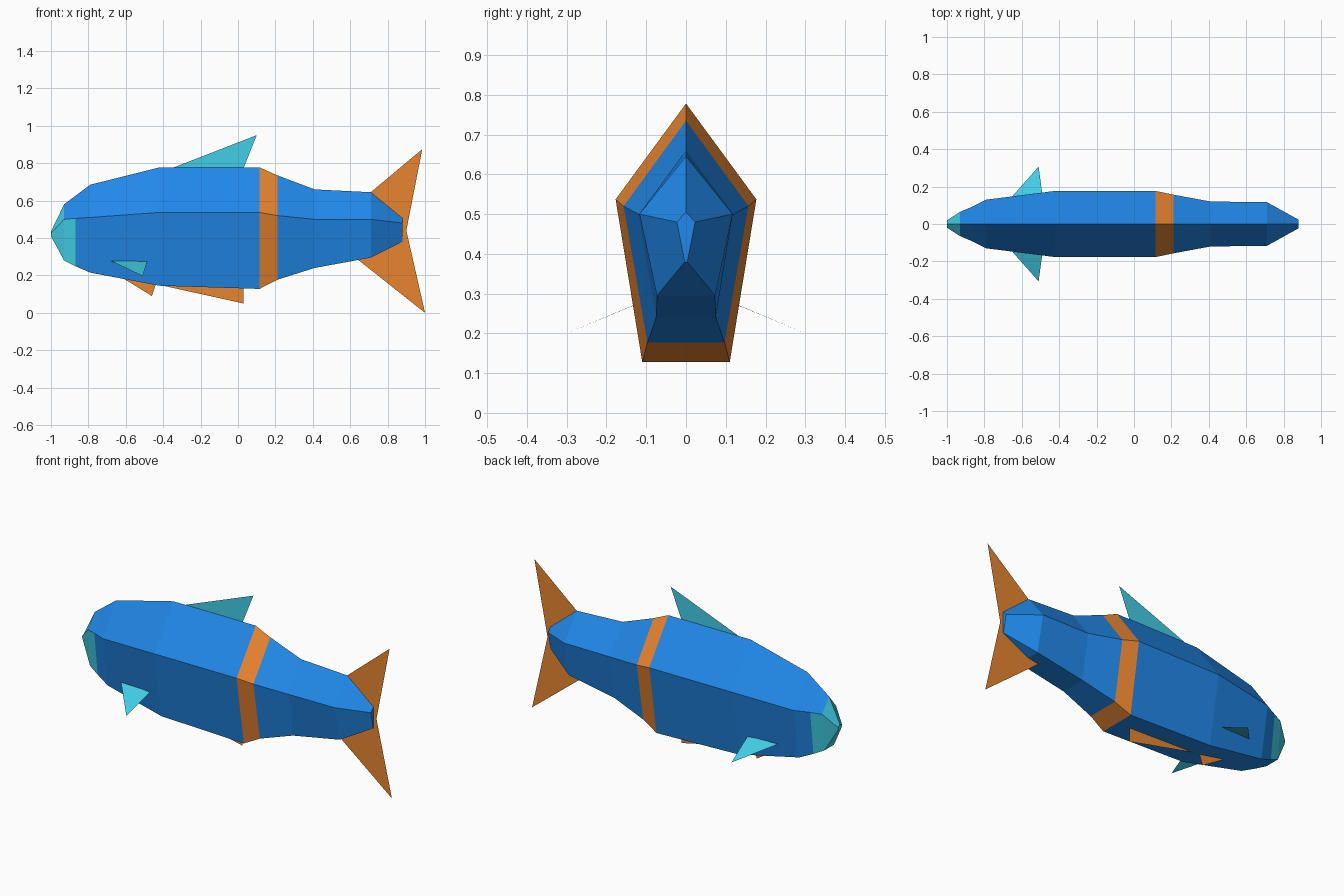
import bpy, bmesh

if "Cube" in bpy.data.objects:
    bpy.data.objects.remove(bpy.data.objects["Cube"])


def material(name, rgb):
    m = bpy.data.materials.new(name)
    m.diffuse_color = (*rgb, 1)
    m.use_nodes = True
    m.node_tree.nodes["Principled BSDF"].inputs["Base Color"].default_value = m.diffuse_color
    return m


BLUE = material("blue", (0.015, 0.25, 0.82))
TEAL = material("teal", (0.053, 0.62, 0.79))
ORANGE = material("orange", (0.81, 0.235, 0.03))


def finish(name, bm, mats):
    me = bpy.data.meshes.new(name)
    bm.to_mesh(me)
    bm.free()
    for m in mats:
        me.materials.append(m)
    ob = bpy.data.objects.new(name, me)
    bpy.context.collection.objects.link(ob)
    return ob


# Body rings: x, ridge z, flank z, flank half-width, belly z, belly half-width
RINGS = [
    (-1.00, 0.435, 0.425, 0.02, 0.41, 0.015),
    (-0.93, 0.58, 0.50, 0.065, 0.28, 0.045),
    (-0.87, 0.625, 0.505, 0.09, 0.25, 0.06),
    (-0.79, 0.685, 0.51, 0.13, 0.215, 0.08),
    (-0.42, 0.778, 0.537, 0.177, 0.145, 0.11),
    (0.115, 0.778, 0.537, 0.177, 0.128, 0.11),
    (0.21, 0.735, 0.52, 0.157, 0.177, 0.097),
    (0.41, 0.66, 0.50, 0.12, 0.24, 0.075),
    (0.71, 0.645, 0.50, 0.117, 0.295, 0.073),
    (0.88, 0.505, 0.48, 0.023, 0.38, 0.003),
]
BELT = 5


# Body: five-sided loft with teal muzzle and orange belt
bm = bmesh.new()
loops = []
for x, zt, zs, w, zb, b in RINGS:
    pts = [(0, zt), (-w, zs), (-b, zb), (b, zb), (w, zs)]
    loops.append([bm.verts.new((x, y, z)) for y, z in pts])
for i, (a, c) in enumerate(zip(loops, loops[1:])):
    for j in range(5):
        k = (j + 1) % 5
        f = bm.faces.new((a[j], a[k], c[k], c[j]))
        if i == 0 or (i == 1 and j == 1):
            f.material_index = 1
        elif i == 1 and j == 3:
            f.material_index = 1
        elif i == BELT:
            f.material_index = 2
bm.faces.new(loops[0]).material_index = 1
bm.faces.new(loops[-1])
bmesh.ops.recalc_face_normals(bm, faces=bm.faces)
finish("body", bm, [BLUE, TEAL, ORANGE])


def fin(name, pts, mat):
    bm = bmesh.new()
    bm.faces.new([bm.verts.new(p) for p in pts])
    return finish(name, bm, [mat])


# Flat fins on the centre plane
FINS = {
    "dorsal_fin": ([(-0.35, 0.775), (0.03, 0.775), (0.10, 0.95)], TEAL),
    "pelvic_fin": ([(-0.62, 0.188), (-0.46, 0.09), (-0.44, 0.15)], ORANGE),
    "anal_fin": ([(-0.40, 0.145), (0.03, 0.05), (0.03, 0.135)], ORANGE),
    "tail_upper": ([(0.71, 0.645), (0.88, 0.44), (0.90, 0.44), (0.985, 0.875)], ORANGE),
    "tail_lower": ([(0.64, 0.285), (1.0, 0.0), (0.90, 0.44), (0.88, 0.44)], ORANGE),
}
for name, (pts, mat) in FINS.items():
    fin(name, [(x, 0, z) for x, z in pts], mat)

# Pectoral fins, mirrored
for side, s in (("left", 1), ("right", -1)):
    pts = [(-0.68, 0.115 * s, 0.278), (-0.51, 0.307 * s, 0.197), (-0.485, 0.12 * s, 0.275)]
    fin("pectoral_fin_" + side, pts[::-s], TEAL)
